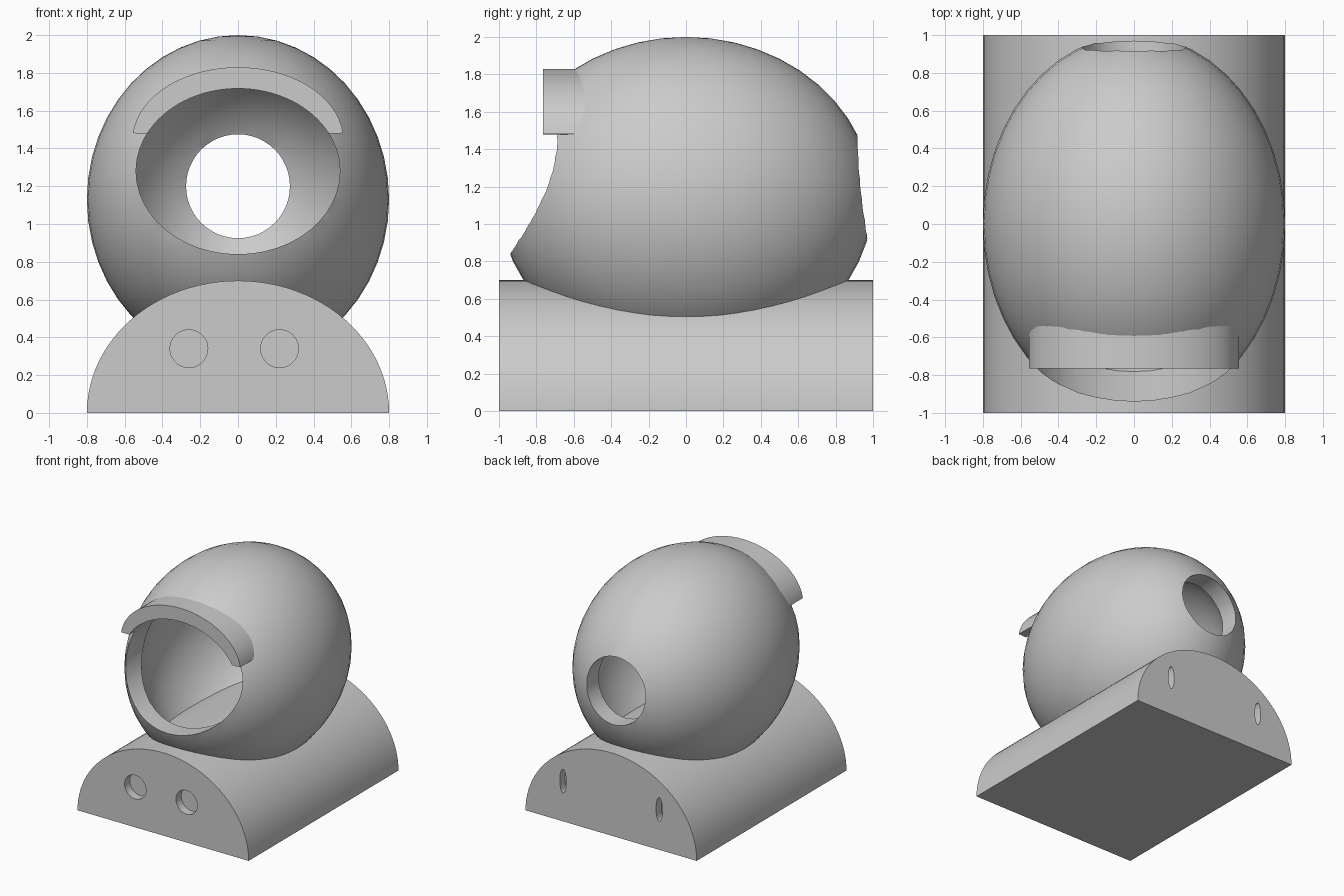
import bpy
import bmesh
import math
from mathutils import Matrix

cube = bpy.data.objects.get("Cube")
if cube:
    bpy.data.objects.remove(cube, do_unlink=True)

grey = bpy.data.materials.new("light_grey")
grey.use_nodes = True
colour = (0.6, 0.6, 0.6, 1)
grey.diffuse_color = colour
grey.node_tree.nodes["Principled BSDF"].inputs["Base Color"].default_value = colour


def finish(name, bm):
    bmesh.ops.recalc_face_normals(bm, faces=bm.faces)
    mesh = bpy.data.meshes.new(name)
    bm.to_mesh(mesh)
    bm.free()
    mesh.materials.append(grey)
    obj = bpy.data.objects.new(name, mesh)
    bpy.context.collection.objects.link(obj)
    return obj


def ellipsoid(name, radii, z):
    bm = bmesh.new()
    bmesh.ops.create_uvsphere(bm, u_segments=48, v_segments=24, radius=1)
    bmesh.ops.transform(bm, matrix=Matrix.Translation((0, 0, z)) @ Matrix.Diagonal((*radii, 1)), verts=bm.verts)
    return finish(name, bm)


def extrude(name, outline, y0, y1):
    """Prism along y from an (x, z) outline."""
    bm = bmesh.new()
    face = bm.faces.new([bm.verts.new((x, y0, z)) for x, z in outline])
    out = bmesh.ops.extrude_face_region(bm, geom=[face])["geom"]
    moved = [v for v in out if isinstance(v, bmesh.types.BMVert)]
    bmesh.ops.translate(bm, vec=(0, y1 - y0, 0), verts=moved)
    return finish(name, bm)


def arc(x, z, rx, rz, start=0, end=360, steps=48):
    count = steps if end - start == 360 else steps + 1
    angles = [math.radians(start + (end - start) * i / steps) for i in range(count)]
    return [(x + rx * math.cos(a), z + rz * math.sin(a)) for a in angles]


def cut(obj, cutter):
    cutter.hide_render = True
    mod = obj.modifiers.new("cut", "BOOLEAN")
    mod.object = cutter
    mod.solver = "EXACT"
    bpy.context.view_layer.objects.active = obj
    bpy.ops.object.modifier_apply(modifier=mod.name)
    bpy.data.objects.remove(cutter, do_unlink=True)


def smooth(obj):
    bpy.ops.object.select_all(action="DESELECT")
    obj.select_set(True)
    bpy.context.view_layer.objects.active = obj
    bpy.ops.object.shade_smooth_by_angle(angle=math.radians(30))


# Half-round base with two shallow round sockets in front and two slots behind
base = extrude("base", arc(0, 0, 0.8, 0.7, 0, 180), -1, 1)
for x in (-0.26, 0.22):
    cut(base, extrude("socket_cutter", arc(x, 0.34, 0.1, 0.1), -1.1, -0.93))
for x in (-0.45, 0.45):
    cut(base, extrude("slot_cutter", arc(x, 0.34, 0.03, 0.1), 0.93, 1.1))

# Hollow shell with a large front opening and a small rear one
shell = ellipsoid("shell", (0.8, 1, 0.87), 1.13)
cut(shell, ellipsoid("cavity_cutter", (0.68, 0.85, 0.74), 1.13))
cut(shell, extrude("front_opening_cutter", arc(0, 1.28, 0.54, 0.44), -1.2, -0.2))
cut(shell, extrude("rear_opening_cutter", arc(0, 1.2, 0.275, 0.275), 0.3, 1.2))

# Crescent visor over the front opening
outer = arc(0, 1.44, 0.56, 0.39, 6, 174, 32)
inner = arc(0, 1.28, 0.54, 0.437, 27, 153, 32)
visor = extrude("visor", outer + inner[::-1], -0.765, -0.5)

for part in (base, shell, visor):
    smooth(part)
